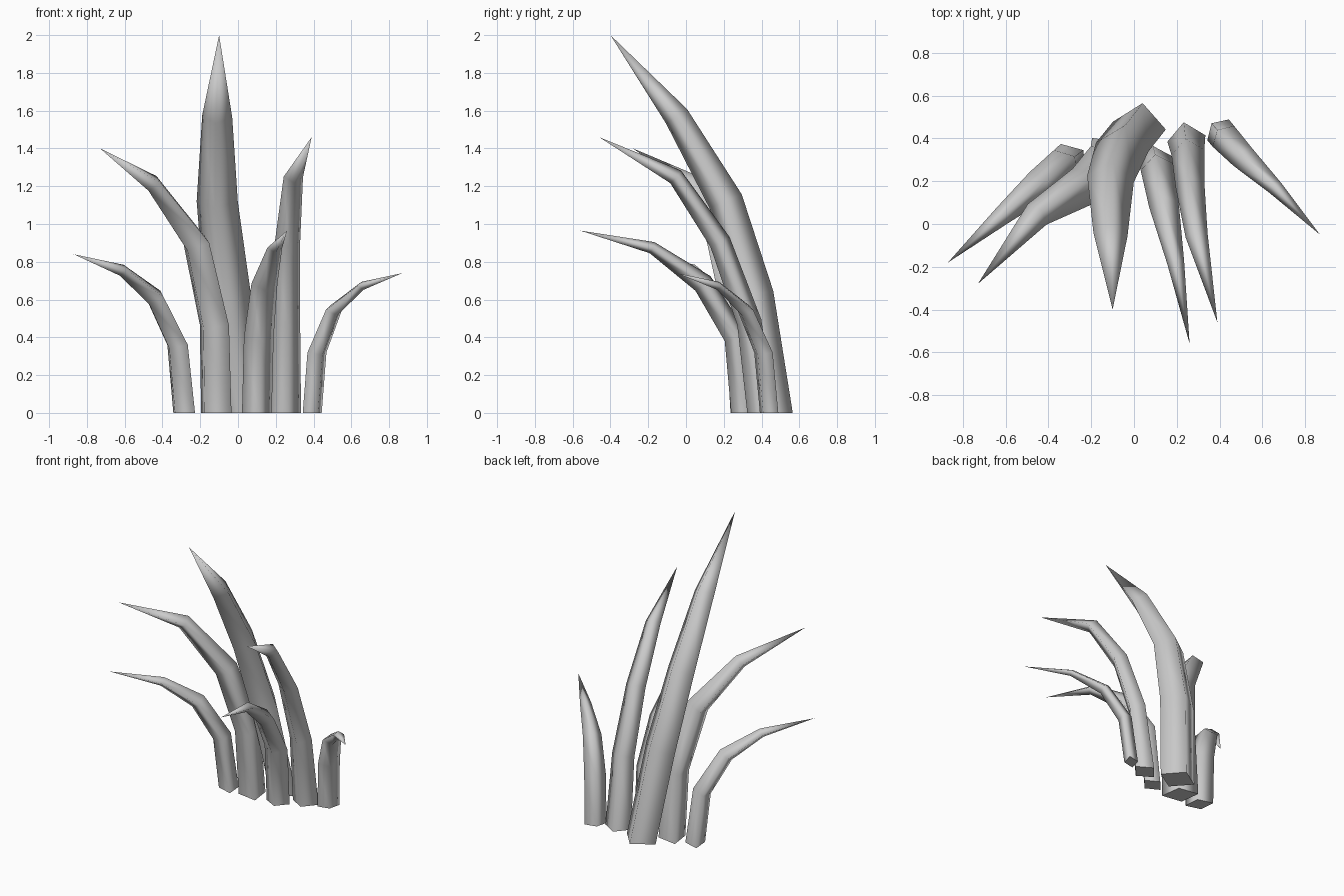
import bpy
from mathutils import Vector

if "Cube" in bpy.data.objects:
    bpy.data.objects.remove(bpy.data.objects["Cube"])

# Each leaf: name, spine points from root to tip, half widths per ring, thickness ratio
LEAVES = [
    ("tall_centre_leaf",
     [(.025, .46, 0), (-.055, .36, .62), (-.11, .21, 1.12), (-.11, -.05, 1.57), (-.10, -.40, 2.0)],
     (.125, .125, .11, .08), .85),
    ("left_upper_leaf",
     [(-.115, .32, 0), (-.125, .285, .465), (-.22, .185, .895), (-.453, .045, 1.215), (-.73, -.28, 1.40)],
     (.115, .11, .10, .065), .75),
    ("left_lower_leaf",
     [(-.285, .305, 0), (-.32, .28, .36), (-.44, .185, .61), (-.615, .04, .755), (-.87, -.18, .84)],
     (.09, .085, .075, .045), .7),
    ("short_front_leaf",
     [(.10, .302, 0), (.11, .265, .40), (.14, .09, .685), (.195, -.18, .875), (.26, -.56, .965)],
     (.08, .08, .07, .04), .8),
    ("right_upper_leaf",
     [(.245, .40, 0), (.252, .335, .48), (.262, .18, .905), (.293, -.055, 1.25), (.39, -.46, 1.46)],
     (.09, .078, .068, .052), .85),
    ("right_lower_leaf",
     [(.393, .44, 0), (.418, .41, .32), (.507, .315, .543), (.66, .17, .673), (.87, -.05, .74)],
     (.07, .07, .06, .036), .62),
]


def leaf(name, spine, widths, ratio):
    pts = [Vector(p) for p in spine]
    lean = pts[-1] - pts[0]
    side = Vector((-lean.y, lean.x, 0)).normalized()
    verts, faces = [], []
    # Diamond rings set square to the spine, with the root ring flat on the ground
    for i, w in enumerate(widths):
        if i == 0:
            along = Vector((0, 0, 1))
        else:
            along = ((pts[i + 1] - pts[i]).normalized() + (pts[i] - pts[i - 1]).normalized()).normalized()
        back = side.cross(along).normalized()
        across = along.cross(back)
        for d in (across, back * ratio, -across, -back * ratio):
            verts.append(pts[i] + d * w)
    verts.append(pts[-1])
    # Walls, pointed tip and root cap
    rings = len(widths)
    for k in range(4):
        n = (k + 1) % 4
        for r in range(rings - 1):
            a, b = 4 * r, 4 * r + 4
            faces.append((a + k, a + n, b + n, b + k))
        top = 4 * (rings - 1)
        faces.append((top + k, top + n, 4 * rings))
    faces.append((3, 2, 1, 0))
    mesh = bpy.data.meshes.new(name)
    mesh.from_pydata(verts, [], faces)
    # Orient the shell outward: ring order follows the side/back handedness
    if mesh.polygons[-1].normal.z > 0:
        mesh.flip_normals()
    for p in mesh.polygons:
        p.use_smooth = True
    mesh.polygons[len(faces) - 1].use_smooth = False
    # Keep the root rim crisp
    rim = {0, 1, 2, 3}
    for e in mesh.edges:
        e.use_edge_sharp = set(e.vertices) <= rim
    obj = bpy.data.objects.new(name, mesh)
    bpy.context.collection.objects.link(obj)


for spec in LEAVES:
    leaf(*spec)
